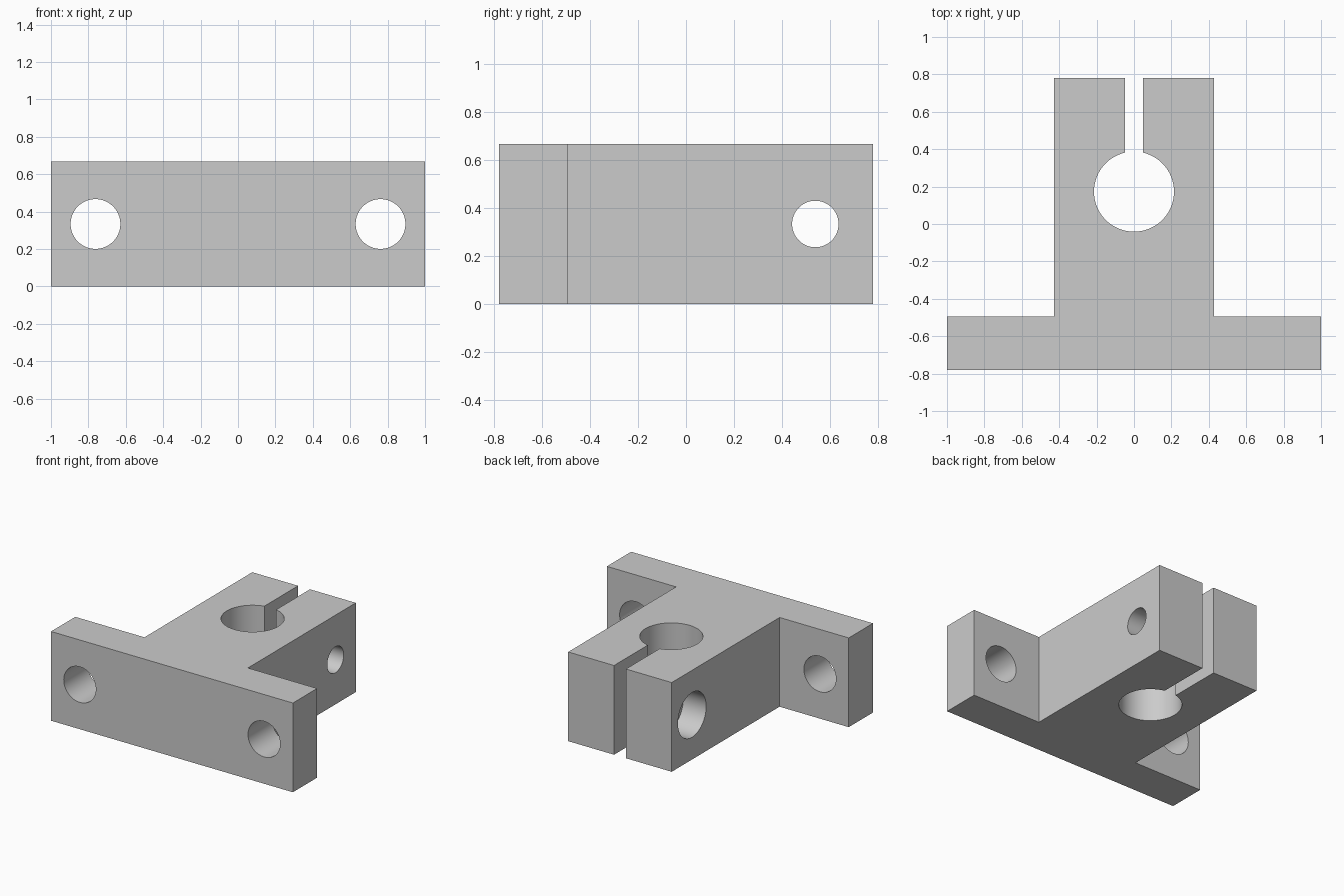
import bpy, bmesh, math

cube = bpy.data.objects.get("Cube")
if cube:
    bpy.data.objects.remove(cube, do_unlink=True)

HEIGHT = 0.667
MID_Z = HEIGHT / 2
BACK = 0.78          # arm end; the flange face is at -BACK
FLANGE_Y = -0.494    # rear face of the flange
ARM_X = 0.428        # half width of the arm
BORE_Y = 0.173
SCREW_Y = 0.54

metal = bpy.data.materials.new("light_grey_metal")
metal.use_nodes = True
grey = (0.6, 0.6, 0.6, 1)
metal.diffuse_color = grey
metal.node_tree.nodes["Principled BSDF"].inputs["Base Color"].default_value = grey


def cylinder_cutter(name, radius, length, location, rotation=(0, 0, 0)):
    bpy.ops.mesh.primitive_cylinder_add(vertices=64, radius=radius, depth=length,
                                        location=location, rotation=rotation)
    ob = bpy.context.object
    ob.name = name
    return ob


# T-shaped body: mirrored half profile, extruded upward
half = [(1, -BACK), (1, FLANGE_Y), (ARM_X, FLANGE_Y), (ARM_X, BACK)]
outline = half + [(-x, y) for x, y in reversed(half)]
bm = bmesh.new()
base = bm.faces.new([bm.verts.new((x, y, 0)) for x, y in outline])
top = bmesh.ops.extrude_face_region(bm, geom=[base])["geom"]
bmesh.ops.translate(bm, vec=(0, 0, HEIGHT),
                    verts=[v for v in top if isinstance(v, bmesh.types.BMVert)])
bmesh.ops.recalc_face_normals(bm, faces=bm.faces)
mesh = bpy.data.meshes.new("clamp_bracket")
bm.to_mesh(mesh)
bm.free()
bracket = bpy.data.objects.new("clamp_bracket", mesh)
bpy.context.collection.objects.link(bracket)
mesh.materials.append(metal)

# Shaft bore and clamping slot
along_x = (0, math.pi / 2, 0)
along_y = (math.pi / 2, 0, 0)
cutters = [cylinder_cutter("shaft_bore", 0.214, 2, (0, BORE_Y, MID_Z))]
bpy.ops.mesh.primitive_cube_add(size=1, location=(0, BORE_Y + 0.5, MID_Z))
slot = bpy.context.object
slot.name = "clamp_slot"
slot.scale = (0.098, 1, 2)
cutters.append(slot)

# Clamp screw hole, counterbored on the right side
cutters.append(cylinder_cutter("screw_hole", 0.097, 2, (0, SCREW_Y, MID_Z), along_x))
cutters.append(cylinder_cutter("screw_counterbore", 0.167, 0.38,
                               (-ARM_X, SCREW_Y, MID_Z), along_x))

# Mounting holes through the flange
for side in (-1, 1):
    cutters.append(cylinder_cutter("mounting_hole", 0.133, 0.8,
                                   (side * 0.762, -0.64, MID_Z), along_y))

# Cut everything, then remove the cutters
bpy.ops.object.select_all(action="DESELECT")
bpy.context.view_layer.objects.active = bracket
bracket.select_set(True)
for cutter in cutters:
    cutter.hide_render = True
    mod = bracket.modifiers.new(cutter.name, "BOOLEAN")
    mod.operation = "DIFFERENCE"
    mod.solver = "EXACT"
    mod.object = cutter
    bpy.ops.object.modifier_apply(modifier=mod.name)
for cutter in cutters:
    bpy.data.objects.remove(cutter, do_unlink=True)

# One material throughout, smooth hole walls with crisp edges
for face in mesh.polygons:
    face.material_index = 0
bpy.ops.object.shade_smooth_by_angle(angle=math.radians(30))
